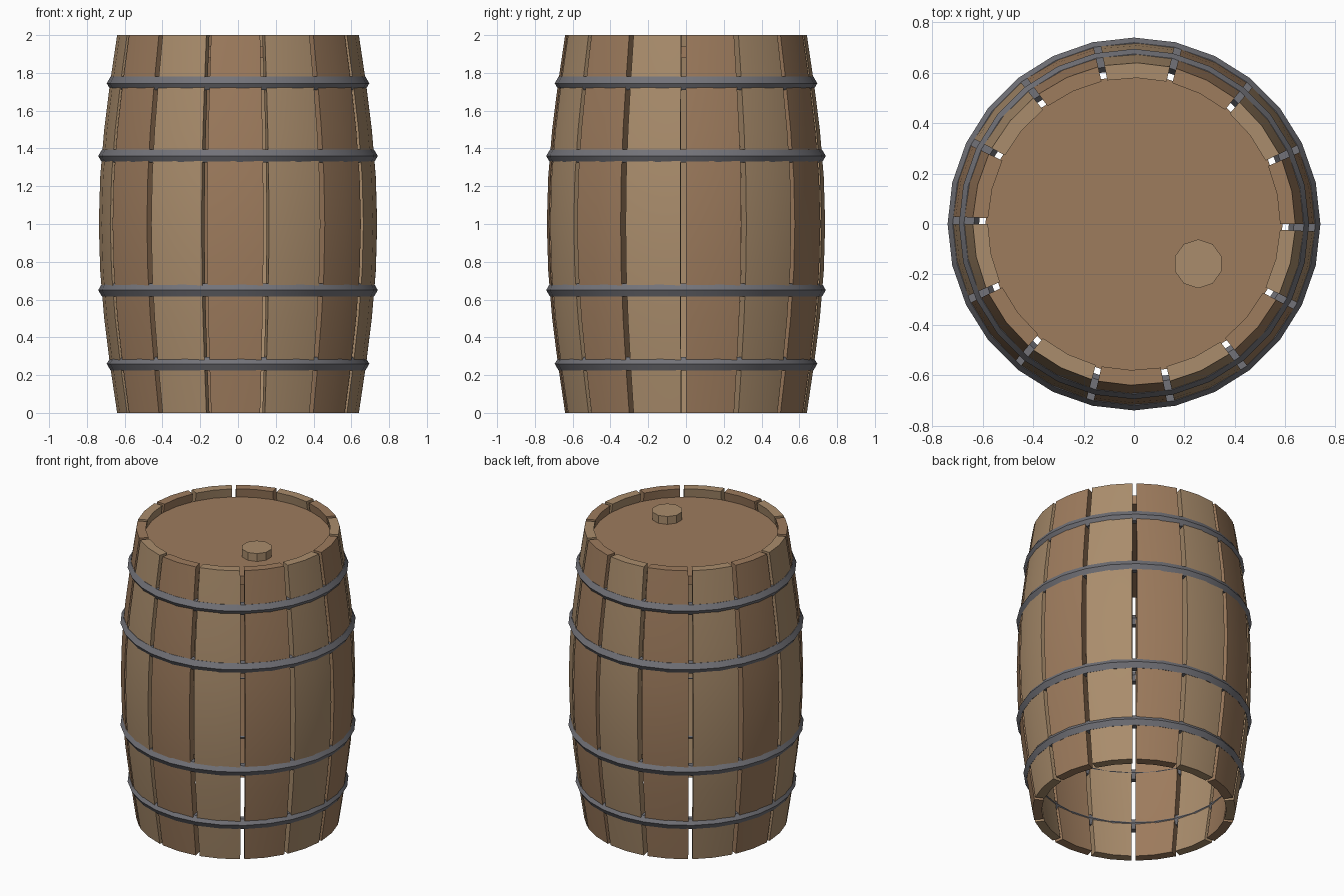
import bpy, bmesh, math

if "Cube" in bpy.data.objects:
    bpy.data.objects.remove(bpy.data.objects["Cube"])

STAVES = 14
STEP = 2 * math.pi / STAVES
THICK = 0.06


def material(name, rgb):
    m = bpy.data.materials.new(name)
    m.diffuse_color = (*rgb, 1)
    m.use_nodes = True
    m.node_tree.nodes["Principled BSDF"].inputs["Base Color"].default_value = m.diffuse_color
    return m


dark_wood = material("dark_wood", (0.34, 0.20, 0.11))
light_wood = material("light_wood", (0.40, 0.265, 0.15))
iron = material("iron", (0.17, 0.17, 0.19))


def bulge(z):
    return 0.64 + 0.097 * math.sin(math.pi * z / 2)


def finish(obj, name, mat, smooth=True):
    obj.name = name
    obj.data.materials.append(mat)
    if smooth:
        bpy.ops.object.select_all(action='DESELECT')
        obj.select_set(True)
        bpy.context.view_layer.objects.active = obj
        bpy.ops.object.shade_smooth_by_angle(angle=math.radians(35))


# Curved stave: a closed cross-section lofted up the barrel profile
def stave(k, cols=2, rows=8):
    bm = bmesh.new()
    rings = []
    for j in range(rows + 1):
        z = 2 * j / rows
        angles = [STEP * (k + 0.91 * i / cols) for i in range(cols + 1)]
        section = [(bulge(z), a) for a in angles]
        section += [(bulge(z) - THICK, a) for a in reversed(angles)]
        rings.append([bm.verts.new((r * math.cos(a), r * math.sin(a), z))
                      for r, a in section])
    n = len(rings[0])
    for lo, hi in zip(rings, rings[1:]):
        for i in range(n):
            bm.faces.new((lo[i], lo[(i + 1) % n], hi[(i + 1) % n], hi[i]))
    for ring in (rings[0], rings[-1]):
        for i in range(cols):
            bm.faces.new((ring[i], ring[i + 1], ring[n - 2 - i], ring[n - 1 - i]))
    bmesh.ops.recalc_face_normals(bm, faces=bm.faces)
    mesh = bpy.data.meshes.new("stave")
    bm.to_mesh(mesh)
    bm.free()
    obj = bpy.data.objects.new("stave", mesh)
    bpy.context.collection.objects.link(obj)
    finish(obj, f"stave_{k + 1}", light_wood if k % 2 else dark_wood)


for k in range(STAVES):
    stave(k)

# Iron hoops
for i, (z, r) in enumerate([(0.26, 0.655), (0.65, 0.70), (1.36, 0.70), (1.745, 0.655)]):
    bpy.ops.mesh.primitive_torus_add(major_segments=28, minor_segments=6,
                                     major_radius=r, minor_radius=0.04,
                                     location=(0, 0, z))
    finish(bpy.context.object, f"hoop_{i + 1}", iron)
    for p in bpy.context.object.data.polygons:
        p.use_smooth = True

# Recessed lid
bpy.ops.mesh.primitive_cylinder_add(vertices=28, radius=0.59, depth=0.06,
                                    location=(0, 0, 1.91))
finish(bpy.context.object, "lid", dark_wood, False)

# Bung
bpy.ops.mesh.primitive_cylinder_add(vertices=10, radius=0.097, depth=0.075,
                                    location=(0.255, -0.158, 1.957))
finish(bpy.context.object, "bung", light_wood, False)
